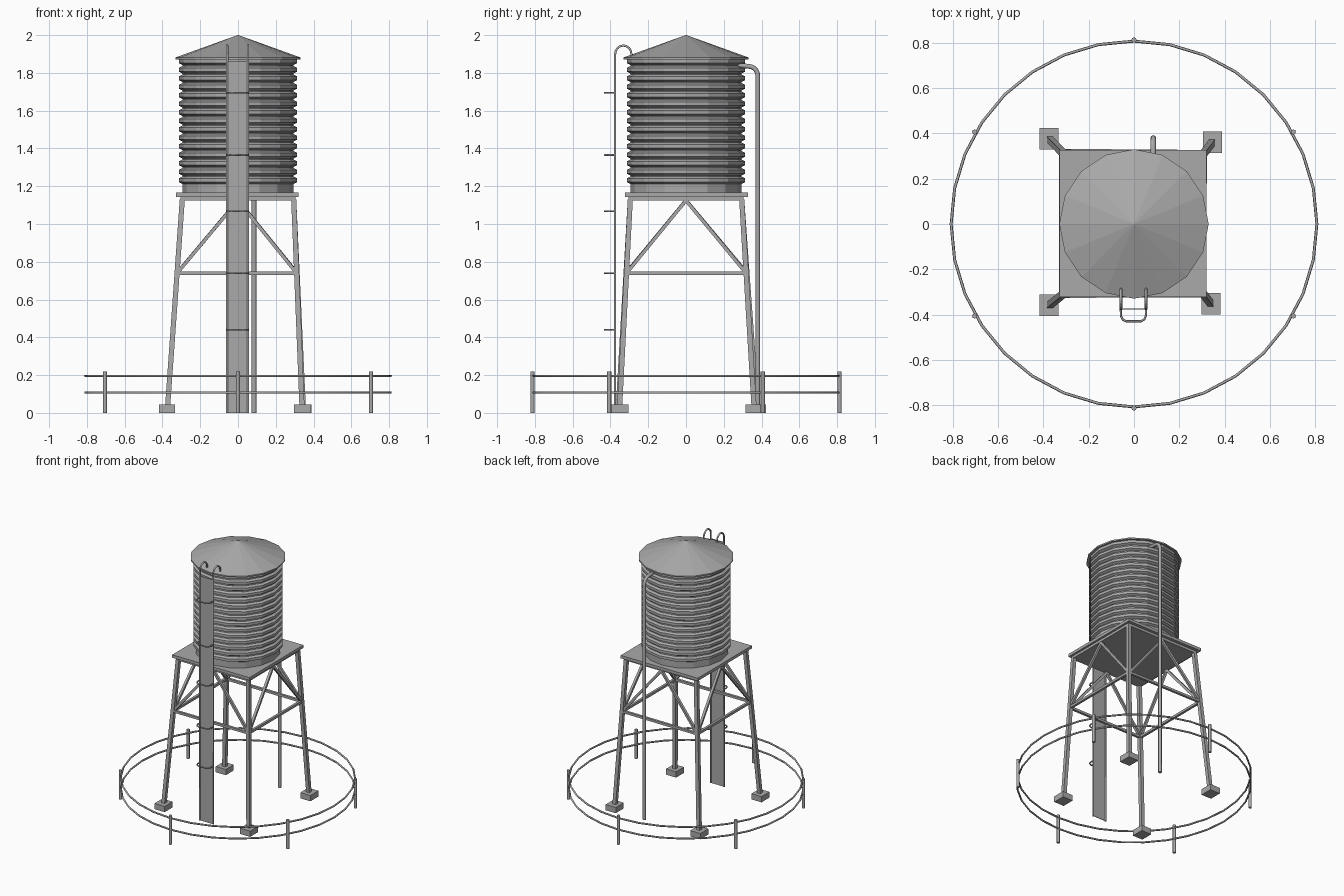
import bpy
import bmesh
from math import sin, cos, pi
from mathutils import Vector, Matrix

if "Cube" in bpy.data.objects:
    bpy.data.objects.remove(bpy.data.objects["Cube"], do_unlink=True)

# One weathered metal colour
METAL = bpy.data.materials.new("grey_metal")
METAL.use_nodes = True
COLOUR = (0.4, 0.4, 0.4, 1)
METAL.diffuse_color = COLOUR
for node in METAL.node_tree.nodes:
    if node.type == 'BSDF_PRINCIPLED':
        node.inputs["Base Color"].default_value = COLOUR
        node.inputs["Roughness"].default_value = 0.8


def finish(name, bm):
    bmesh.ops.recalc_face_normals(bm, faces=bm.faces)
    mesh = bpy.data.meshes.new(name)
    bm.to_mesh(mesh)
    bm.free()
    mesh.materials.append(METAL)
    obj = bpy.data.objects.new(name, mesh)
    bpy.context.collection.objects.link(obj)
    return obj


def box(name, centre, size):
    bm = bmesh.new()
    bmesh.ops.create_cube(bm, size=1, matrix=Matrix.Translation(centre) @ Matrix.Diagonal((*size, 1)))
    return finish(name, bm)


def beam(name, a, b, width):
    a, b = Vector(a), Vector(b)
    d = b - a
    if abs(d.z) > 0.9 * d.length:
        # Near-vertical beams are sheared, keeping their sides square to the axes
        bm = bmesh.new()
        bmesh.ops.create_cube(bm, size=1)
        for v in bm.verts:
            end = a if v.co.z < 0 else b
            v.co = end + Vector((v.co.x * width, v.co.y * width, 0))
        return finish(name, bm)
    bm = bmesh.new()
    rot = d.to_track_quat('Z', 'Y').to_matrix().to_4x4()
    bmesh.ops.create_cube(bm, size=1, matrix=Matrix.Translation((a + b) / 2) @ rot
                          @ Matrix.Diagonal((width, width, d.length, 1)))
    return finish(name, bm)


def tube(name, points, radius, closed=False, detail=1):
    curve = bpy.data.curves.new(name, 'CURVE')
    curve.dimensions = '3D'
    curve.bevel_depth = radius
    curve.bevel_resolution = detail
    curve.use_fill_caps = True
    spline = curve.splines.new('POLY')
    spline.points.add(len(points) - 1)
    for p, co in zip(spline.points, points):
        p.co = (*co, 1)
    spline.use_cyclic_u = closed
    curve.materials.append(METAL)
    obj = bpy.data.objects.new(name, curve)
    bpy.context.collection.objects.link(obj)
    bpy.ops.object.select_all(action='DESELECT')
    obj.select_set(True)
    bpy.context.view_layer.objects.active = obj
    bpy.ops.object.convert(target='MESH')
    return obj


def lathe(name, profile, sides=16):
    bm = bmesh.new()
    rings = [[bm.verts.new((r * cos(2 * pi * i / sides), r * sin(2 * pi * i / sides), z))
              for i in range(sides)] for r, z in profile]
    for low, high in zip(rings, rings[1:]):
        for i in range(sides):
            j = (i + 1) % sides
            bm.faces.new((low[i], low[j], high[j], high[i]))
    bm.faces.new(rings[0])
    bm.faces.new(rings[-1])
    bmesh.ops.remove_doubles(bm, verts=bm.verts, dist=0.0001)
    return finish(name, bm)


# Corrugated tank
GROOVE, RIDGE = 0.295, 0.313
profile = [(GROOVE, 1.16)]
for i in range(15):
    z = 1.232 + i * 0.045
    profile += [(GROOVE, z - 0.019), (RIDGE, z - 0.01), (RIDGE, z + 0.01), (GROOVE, z + 0.019)]
lathe("tank", profile + [(GROOVE, 1.885)])

# Conical roof with a thin rim
lathe("roof", [(0.29, 1.88), (0.33, 1.872), (0.33, 1.882), (0.002, 2.0)])

# Platform and the frame under it
box("platform", (-0.004, 0.003, 1.155), (0.65, 0.65, 0.022))
box("platform_frame", (0, 0, 1.135), (0.61, 0.61, 0.02))

# Splayed legs on concrete feet
bottoms = [(-0.375, -0.36), (0.34, -0.353), (0.347, 0.362), (-0.375, 0.376)]
corners = [(-1, -1), (1, -1), (1, 1), (-1, 1)]
names = ["front_right", "front_left", "back_left", "back_right"]
joints = []
for name, (x, y), (sx, sy) in zip(names, bottoms, corners):
    low, high = Vector((x, y, 0.0)), Vector((sx * 0.295, sy * 0.295, 1.13))
    beam(name + "_leg", low, high, 0.027)
    box(name + "_foot", (x, y, 0.022), (0.085, 0.095, 0.044))
    joints.append(low.lerp(high, 0.655))

# Braces on each side: one tie and two diagonals meeting under the platform
for side, i in zip(("front", "left", "back", "right"), range(4)):
    a, b = joints[i], joints[(i + 1) % 4]
    beam(side + "_tie", a, b, 0.018)
    (ax, ay), (bx, by) = corners[i], corners[(i + 1) % 4]
    top = Vector(((ax + bx) * 0.147, (ay + by) * 0.147, 1.125))
    beam(side + "_diagonal_a", a, top, 0.018)
    beam(side + "_diagonal_b", b, top, 0.018)

# Ladder: panel, hooked rails and loops
LY = -0.375
box("ladder_panel", (-0.003, LY, 0.93), (0.114, 0.004, 1.86))
for name, x in (("right", -0.058), ("left", 0.053)):
    path = [(x, LY, 0), (x, LY, 1.9)]
    path += [(x, -0.332 - 0.043 * cos(pi * k / 8), 1.9 + 0.045 * sin(pi * k / 8)) for k in range(1, 9)]
    tube("ladder_rail_" + name, path + [(x, -0.289, 1.87)], 0.0065)
for i, z in enumerate((0.44, 0.74, 1.067, 1.365, 1.695)):
    loop = [(-0.058, LY, z), (-0.058, -0.405, z), (-0.05, -0.422, z), (-0.035, -0.43, z)]
    loop += [(-0.005 - x, y, z) for x, y, z in reversed(loop)]
    tube("ladder_loop_%d" % (i + 1), loop, 0.005)

# Overflow pipe bending into the back of the tank
PX = 0.085
pipe = [(PX, 0.38, 0), (PX, 0.38, 1.785)]
pipe += [(PX, 0.33 + 0.05 * cos(pi * k / 10), 1.785 + 0.05 * sin(pi * k / 10)) for k in range(1, 6)]
tube("overflow_pipe", pipe + [(PX, 0.27, 1.84)], 0.0125, detail=2)

# Round fence: two rails and six posts
R = 0.808
for name, z in (("lower", 0.108), ("upper", 0.196)):
    ring = [(R * cos(2 * pi * i / 32), R * sin(2 * pi * i / 32), z) for i in range(32)]
    tube(name + "_fence_rail", ring, 0.0065, closed=True)
for i in range(6):
    a = pi / 6 + i * pi / 3
    x, y = 0.813 * cos(a), 0.813 * sin(a)
    tube("fence_post_%d" % (i + 1), [(x, y, 0), (x, y, 0.22)], 0.0115, detail=2)
